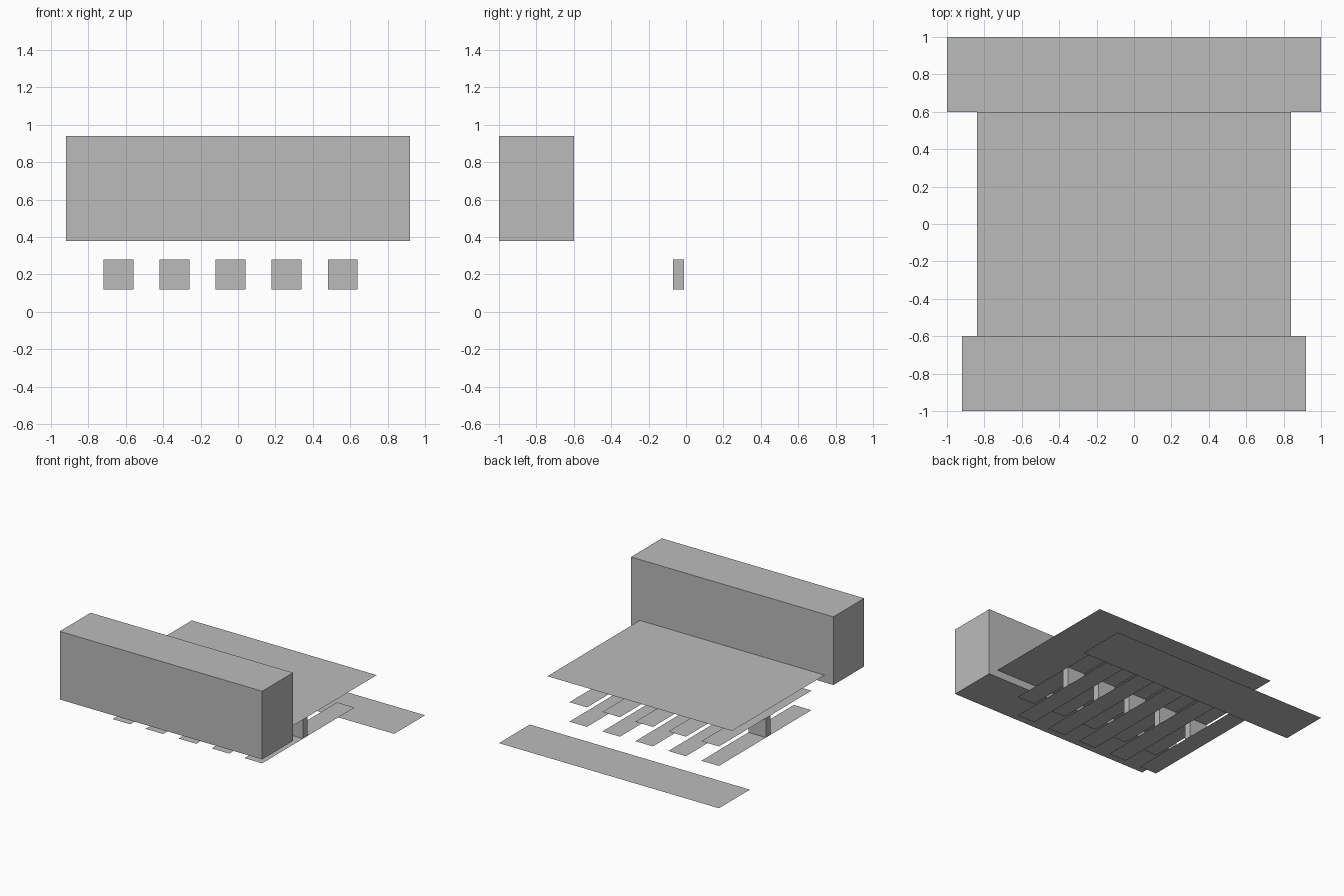
import bpy

if "Cube" in bpy.data.objects:
    bpy.data.objects.remove(bpy.data.objects["Cube"])

grey = bpy.data.materials.new("plain grey")
grey.diffuse_color = (0.5, 0.5, 0.5, 1)
grey.use_nodes = True
grey.node_tree.nodes["Principled BSDF"].inputs["Base Color"].default_value = grey.diffuse_color


def finish(ob, name):
    ob.name = name
    ob.data.materials.append(grey)
    return ob


def box(name, x0, x1, y0, y1, z0, z1):
    bpy.ops.mesh.primitive_cube_add(
        size=1, location=((x0 + x1) / 2, (y0 + y1) / 2, (z0 + z1) / 2))
    ob = bpy.context.object
    ob.scale = (x1 - x0, y1 - y0, z1 - z0)
    bpy.ops.object.transform_apply(location=False, rotation=False, scale=True)
    return finish(ob, name)


def sheet(name, x0, x1, y0, y1, z):
    bpy.ops.mesh.primitive_plane_add(
        size=1, location=((x0 + x1) / 2, (y0 + y1) / 2, z))
    ob = bpy.context.object
    ob.scale = (x1 - x0, y1 - y0, 1)
    bpy.ops.object.transform_apply(location=False, rotation=False, scale=True)
    return finish(ob, name)


# Large front block
box("front_block", -0.92, 0.92, -1.0, -0.6, 0.38, 0.94)

# Thin deck behind the block, and the low sheet at the back
sheet("deck", -0.84, 0.84, -0.6, 0.6, 0.44)
sheet("back_sheet", -1.0, 1.0, 0.6, 1.0, 0.0)

# Five pairs of long slats, each pair joined by a short post
for i in range(5):
    x0 = -0.72 + 0.3 * i
    x1 = x0 + 0.16
    sheet(f"lower_slat_{i + 1}", x0, x1, -0.6, 0.6, 0.12)
    sheet(f"upper_slat_{i + 1}", x0, x1, -0.6, 0.6, 0.28)
    box(f"post_{i + 1}", x0, x1, -0.07, -0.01, 0.12, 0.28)
